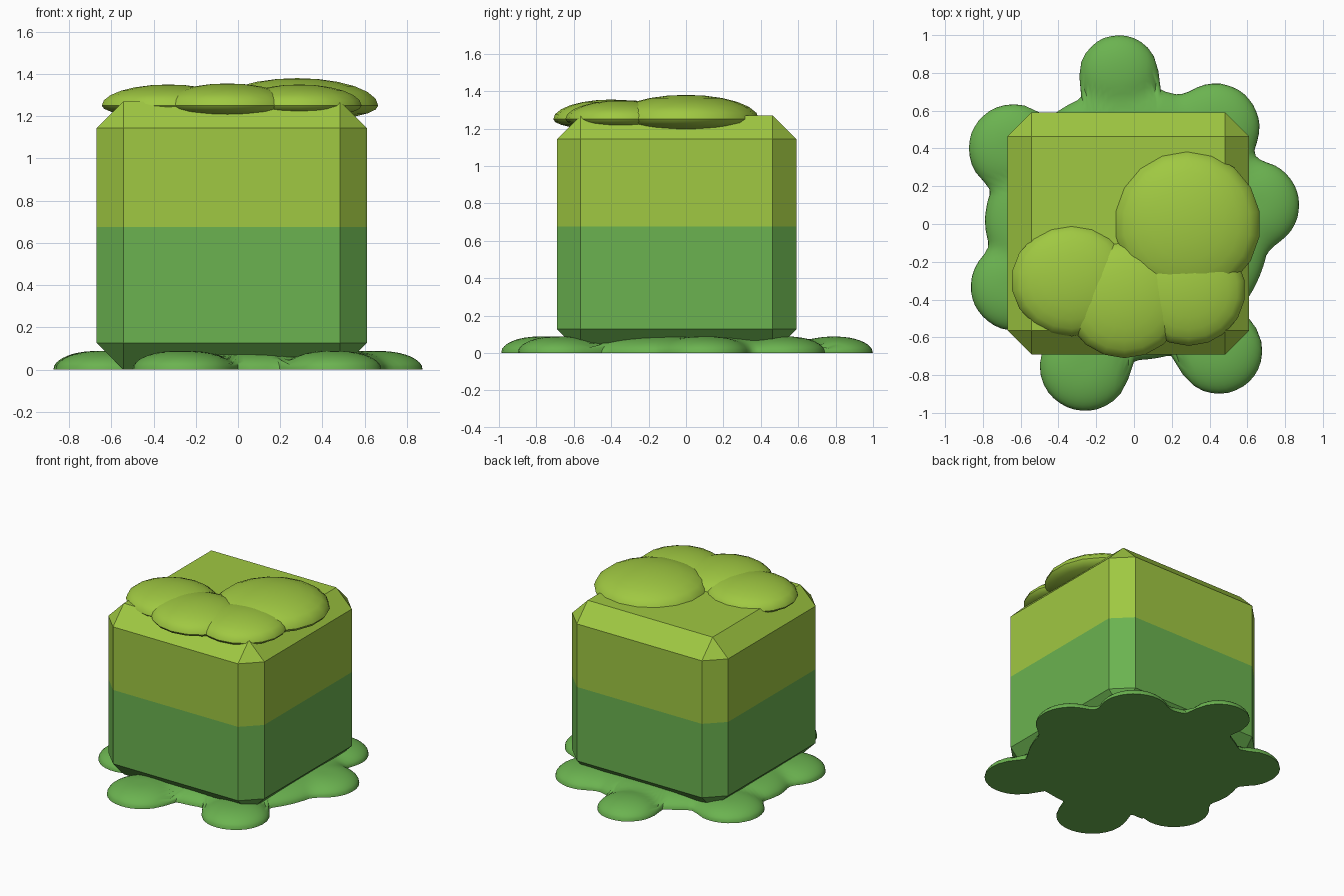
import bpy, bmesh, math

cube = bpy.data.objects.get("Cube")
if cube:
    bpy.data.objects.remove(cube, do_unlink=True)


def make_material(name, rgb):
    mat = bpy.data.materials.new(name)
    mat.use_nodes = True
    mat.diffuse_color = (*rgb, 1)
    mat.node_tree.nodes["Principled BSDF"].inputs["Base Color"].default_value = (*rgb, 1)
    return mat


lime = make_material("lime_green", (0.35, 0.58, 0.054))
leaf = make_material("leaf_green", (0.147, 0.45, 0.08))


def finish(bm, name, materials, smooth_angle=None):
    bmesh.ops.recalc_face_normals(bm, faces=bm.faces)
    mesh = bpy.data.meshes.new(name)
    bm.to_mesh(mesh)
    bm.free()
    for mat in materials:
        mesh.materials.append(mat)
    obj = bpy.data.objects.new(name, mesh)
    bpy.context.collection.objects.link(obj)
    if smooth_angle:
        bpy.ops.object.select_all(action="DESELECT")
        obj.select_set(True)
        bpy.context.view_layer.objects.active = obj
        bpy.ops.object.shade_smooth_by_angle(angle=math.radians(smooth_angle))
    return obj


# Chamfered cube body, cut at mid height into two colours
split = 0.675
bm = bmesh.new()
bmesh.ops.create_cube(bm, size=1)
bmesh.ops.scale(bm, vec=(1.28, 1.28, 1.27), verts=bm.verts)
bmesh.ops.translate(bm, vec=(-0.03, -0.05, 0.635), verts=bm.verts)
bmesh.ops.bevel(bm, geom=bm.edges[:], offset=0.127, segments=1, affect="EDGES")
bmesh.ops.bisect_plane(bm, geom=bm.verts[:] + bm.edges[:] + bm.faces[:],
                       plane_co=(0, 0, split), plane_no=(0, 0, 1))
for face in bm.faces:
    face.material_index = int(face.calc_center_median().z > split)
finish(bm, "body", [leaf, lime])

# Flattened droplets on top: x, y, half width, half depth, height above the rim
droplets = {
    "large_droplet": (0.28, 0.0, 0.39, 0.39, 0.13),
    "right_droplet": (-0.33, -0.3, 0.32, 0.295, 0.1),
    "front_droplet": (-0.05, -0.4, 0.32, 0.31, 0.105),
    "left_droplet": (0.29, -0.35, 0.3, 0.295, 0.1),
}
for name, (x, y, rx, ry, height) in droplets.items():
    bm = bmesh.new()
    bmesh.ops.create_uvsphere(bm, u_segments=18, v_segments=12, radius=1)
    for v in bm.verts:
        drop = height if v.co.z > 0 else height * 0.57
        v.co = (x + v.co.x * rx, y + v.co.y * ry, 1.25 + v.co.z * drop)
    finish(bm, name, [lime], 40)

# Puddle: a smooth union of round lobes, x, y, radius
lobes = [(0, 0, 0.72), (-0.08, 0.79, 0.21), (0.43, 0.51, 0.235), (0.64, 0.1, 0.235),
         (0.45, -0.67, 0.23), (-0.26, -0.75, 0.24), (-0.63, -0.33, 0.235),
         (-0.64, 0.4, 0.235), (-0.45, 0.02, 0.34)]


def distance(x, y, blend=0.06):
    result = 9.0
    for cx, cy, r in lobes:
        d = math.hypot(x - cx, y - cy) - r
        h = max(blend - abs(result - d), 0) / blend
        result = min(result, d) - h * h * blend / 4
    return result


def outline(angle):
    r = 1.15
    while distance(r * math.cos(angle), r * math.sin(angle)) > 0:
        r -= 0.002
    return r


def lobe_height(x, y):
    depth = min(max(-distance(x, y) / 0.2, 0), 1)
    return 0.088 * math.sqrt(1 - (1 - depth) ** 2)


segments, rings = 160, 24
bm = bmesh.new()
loops = []
radii = [outline(math.tau * i / segments) for i in range(segments)]
for k in range(rings):
    t = math.cos(math.pi / 2 * (1 - k / rings) ) if k else 0
    scale = 1 - (k / rings) ** 1.7
    loop = []
    for i, r in enumerate(radii):
        x = r * scale * math.cos(math.tau * i / segments)
        y = r * scale * math.sin(math.tau * i / segments)
        loop.append(bm.verts.new((x, y, lobe_height(x, y) if k else 0)))
    loops.append(loop)
for outer, inner in zip(loops, loops[1:]):
    for i in range(segments):
        j = (i + 1) % segments
        bm.faces.new((outer[i], outer[j], inner[j], inner[i]))
bm.faces.new(loops[-1])
bm.faces.new(loops[0][::-1])
finish(bm, "puddle", [leaf], 45)
